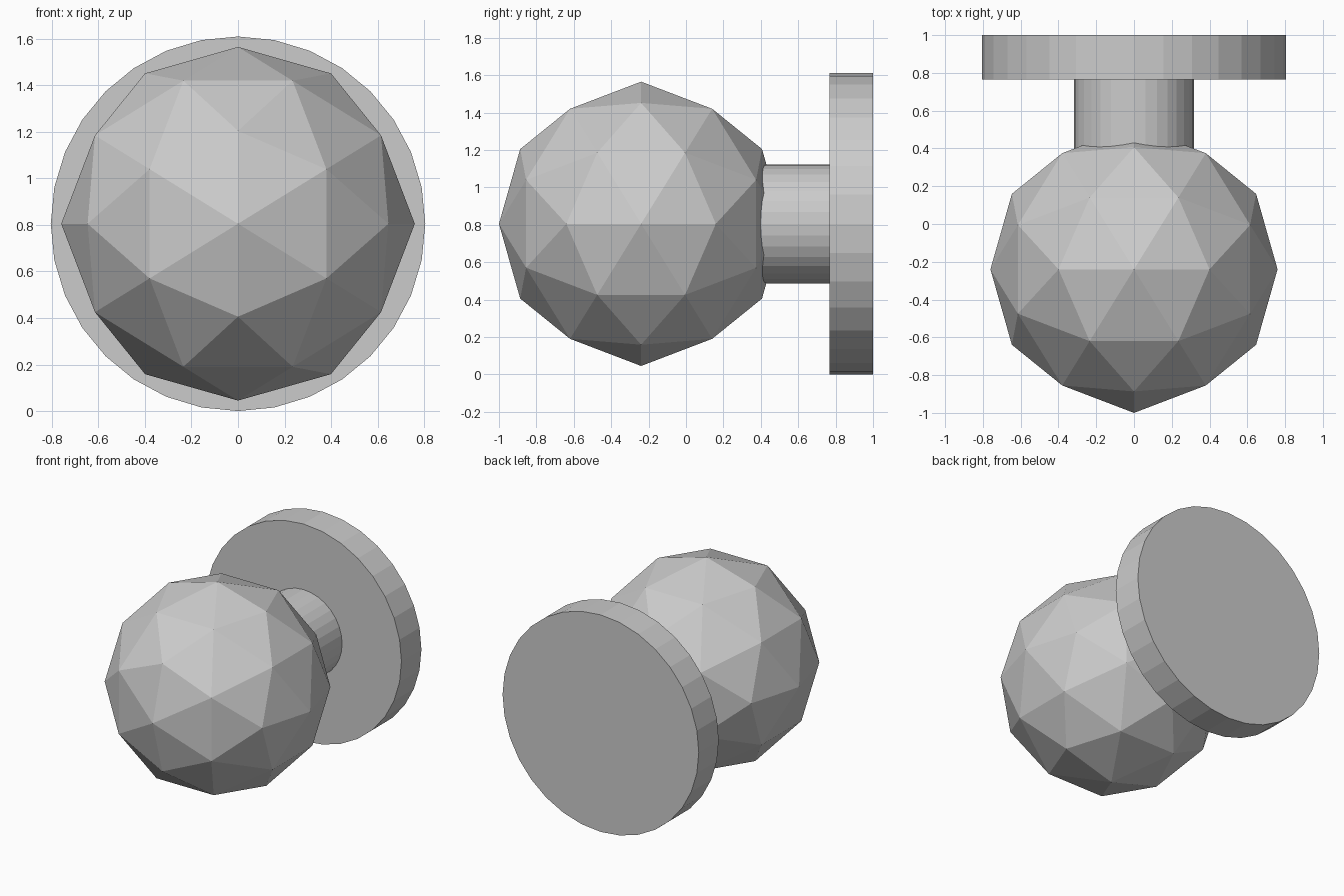
import bpy, bmesh, math
from itertools import product
from mathutils import Vector

if "Cube" in bpy.data.objects:
    bpy.data.objects.remove(bpy.data.objects["Cube"])

CENTRE_Z = 0.805


def disc(name, radius, y0, y1, sides=32):
    # cylinder lying along y, one vertex at the very top
    bpy.ops.mesh.primitive_cylinder_add(
        vertices=sides, radius=radius, depth=y1 - y0,
        location=(0, (y0 + y1) / 2, CENTRE_Z), rotation=(math.pi / 2, 0, 0))
    bpy.context.object.name = name


# Mounting plate and stem
disc("wall_plate", 0.805, 0.766, 1.0)
disc("stem", 0.318, 0.3, 0.77)

# Faceted knob: once-subdivided icosahedron, edge midpoints facing the axes
phi = (1 + math.sqrt(5)) / 2
seeds = [(1, 0, phi), (1, 0, 0), (phi + 1, 1, phi)]
points = set()
for seed in seeds:
    for signs in product((1, -1), repeat=3):
        p = [a * s + 0.0 for a, s in zip(seed, signs)]
        for k in range(3):
            points.add(tuple(p[k:] + p[:k]))

bm = bmesh.new()
for p in sorted(points):
    bm.verts.new(Vector(p).normalized() * 0.76)
bmesh.ops.convex_hull(bm, input=bm.verts[:])
bmesh.ops.recalc_face_normals(bm, faces=bm.faces[:])
mesh = bpy.data.meshes.new("knob")
bm.to_mesh(mesh)
bm.free()
knob = bpy.data.objects.new("knob", mesh)
knob.location = (0, -0.24, CENTRE_Z)
bpy.context.collection.objects.link(knob)
